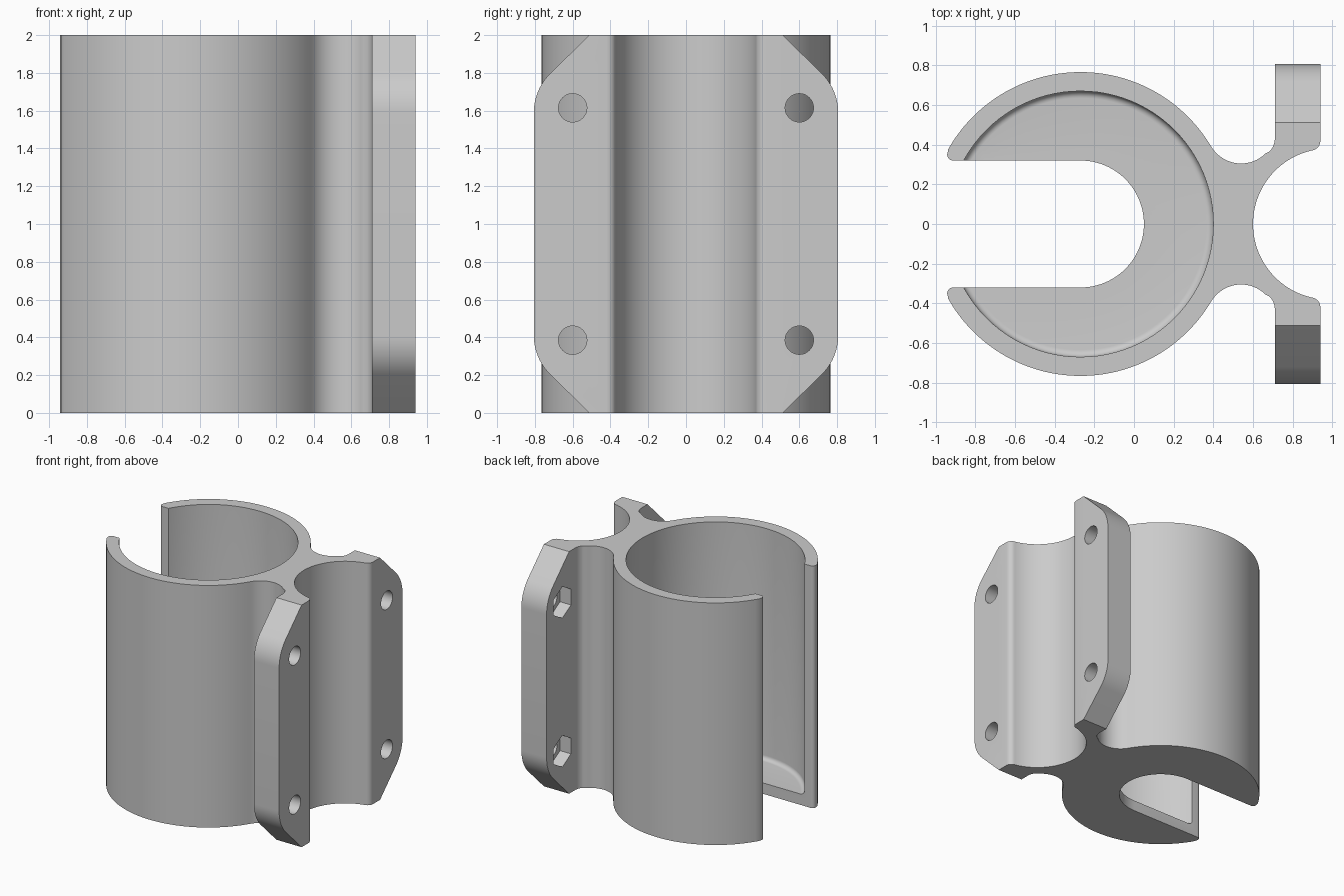
import bpy, bmesh
from math import cos, sin, radians, pi
from mathutils import Matrix

if "Cube" in bpy.data.objects:
    bpy.data.objects.remove(bpy.data.objects["Cube"], do_unlink=True)

HEIGHT = 2.0
TUBE_X = -0.27
FLOOR = 0.09

grey = bpy.data.materials.new("plain grey")
grey.use_nodes = True
grey.diffuse_color = (0.6, 0.6, 0.6, 1)
grey.node_tree.nodes["Principled BSDF"].inputs["Base Color"].default_value = (0.6, 0.6, 0.6, 1)


def arc(cx, cy, r, start, end, steps):
    angles = [radians(start + (end - start) * i / steps) for i in range(steps + 1)]
    return [(cx + r * cos(a), cy + r * sin(a)) for a in angles]


def finish(name, bm):
    bmesh.ops.recalc_face_normals(bm, faces=bm.faces)
    mesh = bpy.data.meshes.new(name)
    bm.to_mesh(mesh)
    bm.free()
    obj = bpy.data.objects.new(name, mesh)
    mesh.materials.append(grey)
    bpy.context.collection.objects.link(obj)
    return obj


def prism(name, points, offset):
    """Extrude a closed loop of 3D points by an offset."""
    bm = bmesh.new()
    face = bm.faces.new([bm.verts.new(p) for p in points])
    new = bmesh.ops.extrude_face_region(bm, geom=[face])["geom"]
    bmesh.ops.translate(bm, vec=offset, verts=[v for v in new if isinstance(v, bmesh.types.BMVert)])
    return finish(name, bm)


def cut(target, cutter):
    cutter.hide_render = True
    mod = target.modifiers.new("cut", "BOOLEAN")
    mod.operation = "DIFFERENCE"
    mod.solver = "EXACT"
    mod.object = cutter
    bpy.context.view_layer.objects.active = target
    bpy.ops.object.modifier_apply(modifier=mod.name)
    bpy.data.objects.remove(cutter, do_unlink=True)


# Half outline: pipe saddle, flange, neck fillet, cup wall, lip, slot
half = arc(0.98, 0, 0.38, 180, 104, 24)
half += arc(0.89, 0.42, 0.05, -85, 0, 6)
half += [(0.94, 0.806), (0.71, 0.806)]
half += arc(0.62, 0.43, 0.09, 0, -45, 6)
half += arc(0.54, 0.48, 0.175, -45, -149.4, 18)
half += arc(TUBE_X, 0, 0.766, 31.5, 150.5, 48)
half += arc(-0.912, 0.35, 0.03, 151.4, 270, 8)
half += arc(TUBE_X, 0, 0.32, 90, 0, 24)
outline = half + [(x, -y) for x, y in reversed(half[1:-1])]
body = prism("clamp_holder", [(x, y, 0) for x, y in outline], (0, 0, HEIGHT))

# Cup cavity, with a small fillet where the wall meets the floor
profile = [(0, FLOOR)] + arc(0.635, FLOOR + 0.035, 0.035, 270, 360, 6) + [(0.67, 2.2), (0, 2.2)]
bm = bmesh.new()
verts = [bm.verts.new((r, 0, z)) for r, z in profile]
edges = [bm.edges.new(pair) for pair in zip(verts, verts[1:])]
bmesh.ops.spin(bm, geom=verts + edges, cent=(0, 0, 0), axis=(0, 0, 1), angle=2 * pi, steps=96)
bmesh.ops.remove_doubles(bm, verts=bm.verts, dist=0.0005)
bmesh.ops.translate(bm, vec=(TUBE_X, 0, 0), verts=bm.verts)
cut(body, finish("cavity_cutter", bm))

# Flange corners, bolt holes and nut pockets, repeated on four corners
corner = [(0.41, 2.1)] + list(reversed(arc(0.516, 1.59, 0.29, 0, 45, 10))) + [(0.9, 1.59), (0.9, 2.1)]
for side in (1, -1):
    for end in (1, -1):
        place = lambda x, y, z: (x, side * y, 1 + end * (z - 1))
        cut(body, prism("corner_cutter", [place(0.6, y, z) for y, z in corner], (0.5, 0, 0)))
        hole = arc(0.6, 1.615, 0.075, 0, 352.5, 47)
        cut(body, prism("hole_cutter", [place(0.5, y, z) for y, z in hole], (0.6, 0, 0)))
        nut = arc(0.6, 1.615, 0.13, 30, 330, 5)
        cut(body, prism("nut_cutter", [place(0.6, y, z) for y, z in nut], (0.21, 0, 0)))

# Smooth the curved walls, keep the edges sharp
bpy.ops.object.select_all(action="DESELECT")
body.select_set(True)
bpy.context.view_layer.objects.active = body
bpy.ops.object.shade_smooth_by_angle(angle=radians(30))
